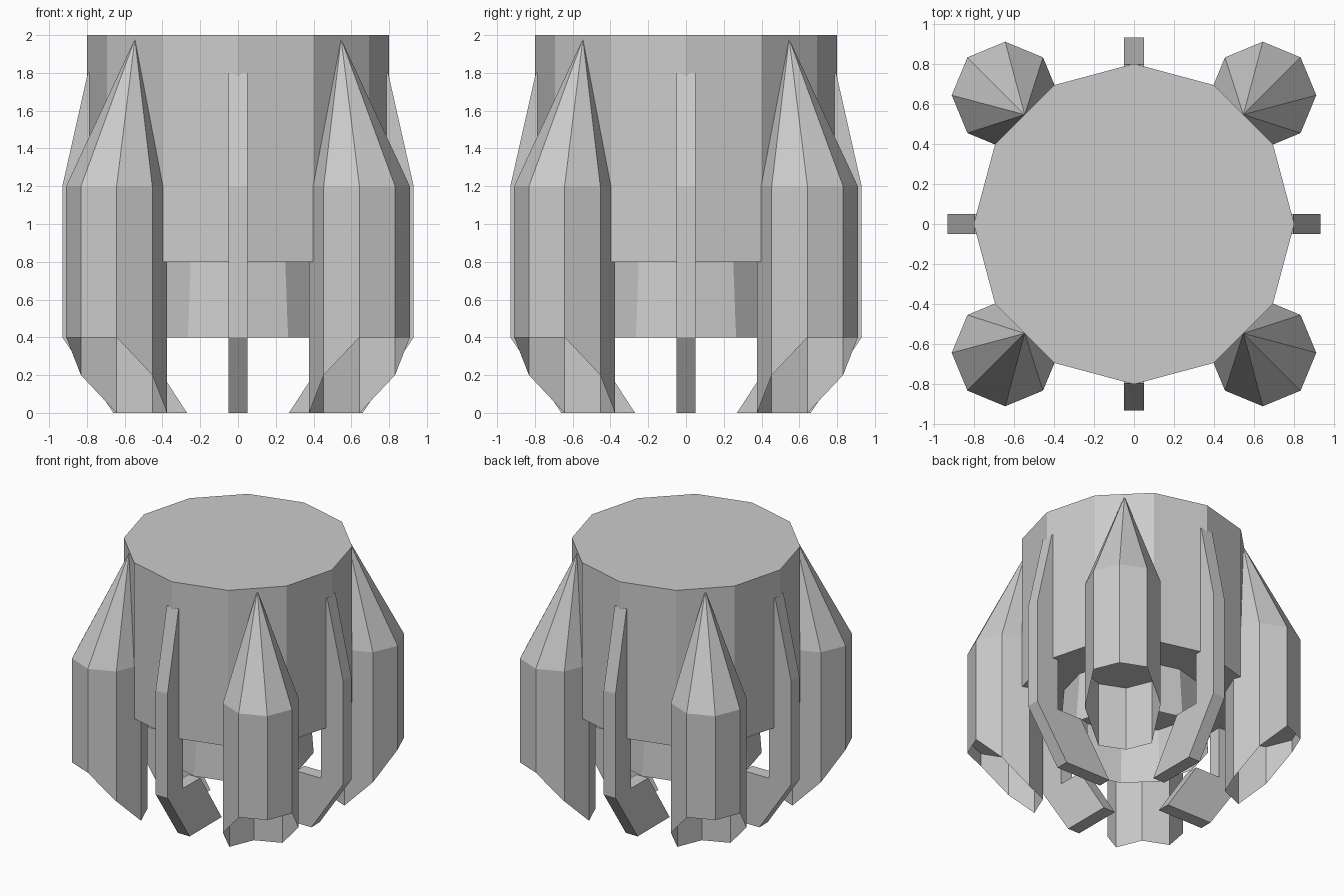
import bpy, bmesh
from math import sin, cos, radians
from mathutils import Vector, Matrix

if "Cube" in bpy.data.objects:
    bpy.data.objects.remove(bpy.data.objects["Cube"])


def finish(bm, name, normals=True):
    if normals:
        bmesh.ops.recalc_face_normals(bm, faces=bm.faces)
    me = bpy.data.meshes.new(name)
    bm.to_mesh(me)
    bm.free()
    ob = bpy.data.objects.new(name, me)
    bpy.context.collection.objects.link(ob)
    return ob


def drum(name, r_low, r_high, z0, z1, capped):
    bm = bmesh.new()
    bmesh.ops.create_cone(bm, cap_ends=capped, segments=12, radius1=r_low,
                          radius2=r_high, depth=z1 - z0,
                          matrix=Matrix.Translation((0, 0, (z0 + z1) / 2)))
    finish(bm, name)


def booster(name, turn):
    # Octagonal shell: stepped open rim, recessed floor, shoulder, leaning tip
    rim_z = [0.4, 0.4, 0.2, 0, 0, 0, 0.2, 0.4]
    centre, r = 0.909, 0.267
    rot = Matrix.Rotation(radians(45 + turn), 3, 'Z')
    bm = bmesh.new()

    def ring(heights):
        return [bm.verts.new(rot @ Vector((centre + r * cos(radians(45 * i)),
                                           r * sin(radians(45 * i)), z)))
                for i, z in enumerate(heights)]

    rings = [ring(rim_z), ring([0.5] * 8), ring([1.2] * 8)]
    tip = bm.verts.new(rot @ Vector((0.772, 0, 1.98)))
    for i in range(8):
        j = (i + 1) % 8
        for a, b in zip(rings, rings[1:]):
            bm.faces.new((a[i], a[j], b[j], b[i]))
        bm.faces.new((rings[2][i], rings[2][j], tip))
    bm.faces.new(rings[1][::-1])
    finish(bm, name, normals=False)


def fin(name, turn):
    # Side profile (radius, height) extruded across the fin thickness
    profile = [(0.795, 1.8), (0.93, 1.2), (0.93, 0.4), (0.66, 0), (0.27, 0),
               (0.53, 0.4), (0.74, 0.4), (0.74, 1.8)]
    rot = Matrix.Rotation(radians(turn), 3, 'Z')
    bm = bmesh.new()
    face = bm.faces.new([bm.verts.new(rot @ Vector((x, -0.05, z))) for x, z in profile])
    ext = bmesh.ops.extrude_face_region(bm, geom=[face], use_keep_orig=True)
    verts = [v for v in ext['geom'] if isinstance(v, bmesh.types.BMVert)]
    bmesh.ops.translate(bm, verts=verts, vec=rot @ Vector((0, 0.1, 0)))
    finish(bm, name)


# Main body and flared open nozzle
drum("main_body", 0.8, 0.8, 0.8, 2.0, True)
drum("main_nozzle", 0.53, 0.5, 0.4, 0.8, False)

# Four boosters on the diagonals, four legged fins on the axes
for k in range(4):
    booster(f"booster_{k + 1}", 90 * k)
    fin(f"landing_fin_{k + 1}", 90 * k)
